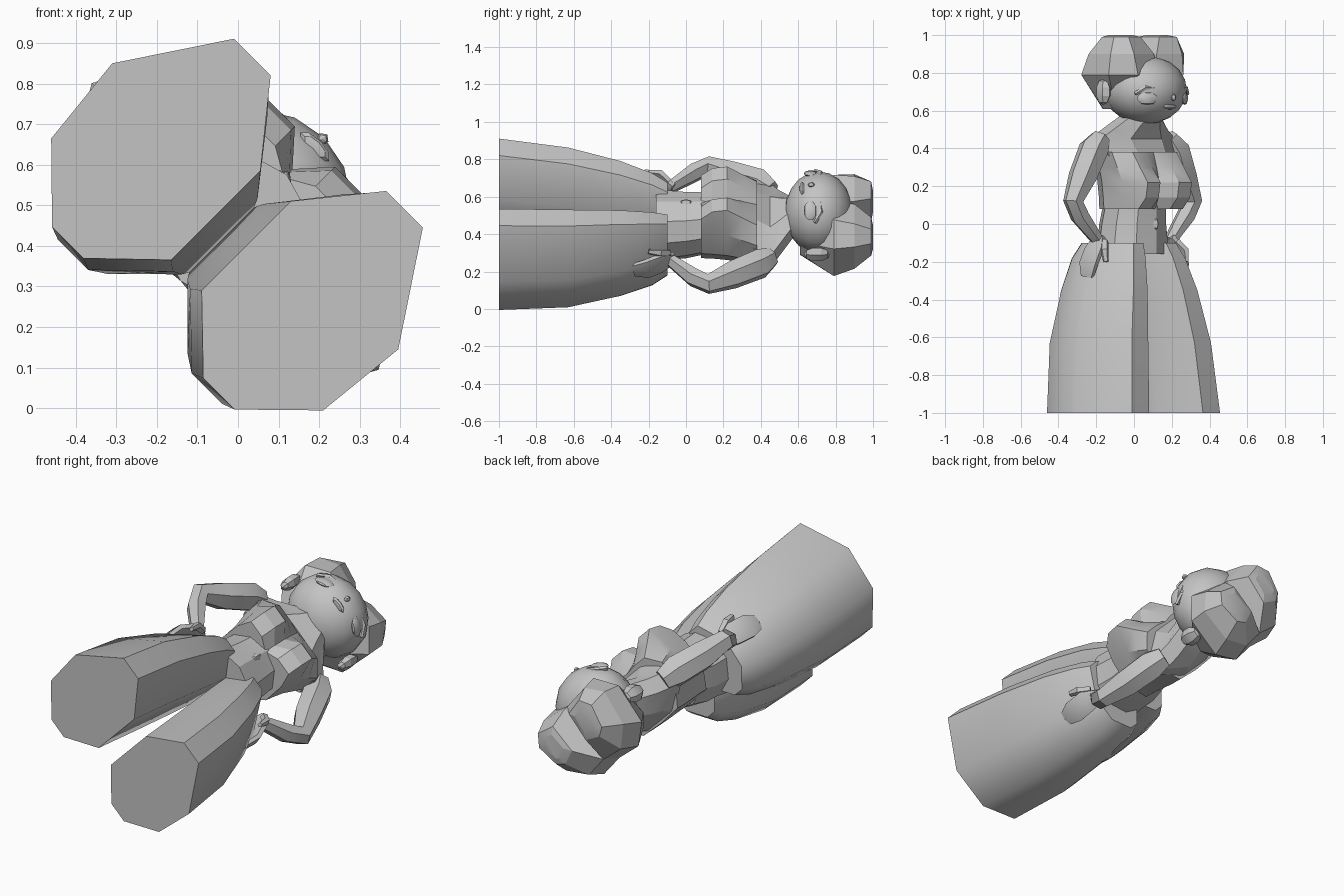
import bpy, bmesh, math
from mathutils import Matrix, Vector

if "Cube" in bpy.data.objects:
    bpy.data.objects.remove(bpy.data.objects["Cube"])

S = math.sqrt(0.5)
# Body frame (side, forward, up) -> reclining pose, turned 45 degrees about the long axis
POSE = Matrix(((S, S, 0, 0), (0, 0, 1, 0), (-S, S, 0, 0.455), (0, 0, 0, 1)))

grey = bpy.data.materials.new("plain_grey")
grey.diffuse_color = (0.55, 0.55, 0.55, 1)
grey.use_nodes = True
grey.node_tree.nodes["Principled BSDF"].inputs["Base Color"].default_value = grey.diffuse_color

# Chamfered outline of the trouser legs, as fractions of its bounds
OUTLINE = [(.62, 1), (.333, 1), (0, .715), (0, .233), (.35, 0), (.595, 0), (.945, .237), (1, .605)]


def outline(w, i, o, b, f):
    return [Vector((i + (o - i) * p, b + (f - b) * q, w)) for p, q in OUTLINE]


def oval(w, hu, b, f, n=10):
    return [Vector((hu * math.cos(t), (b + f) / 2 + (f - b) / 2 * math.sin(t), w))
            for t in (2 * math.pi * (k + .5) / n for k in range(n))]


def chest(w, hu, back, side_f, peak, valley, inner=.07, outer=.165):
    # Half section from spine to breastbone, then mirrored
    half = [(0, back), (hu * .6, back * .95), (hu, -.03), (hu * .98, side_f),
            (outer, peak), (inner, peak), (0, valley)]
    pts = half + [(-u, v) for u, v in half[-2:0:-1]]
    return [Vector((u, v, w)) for u, v in pts]


def finish(name, bm, mirror=False, angle=30):
    if mirror:
        geo = bmesh.ops.duplicate(bm, geom=bm.verts[:] + bm.edges[:] + bm.faces[:])["geom"]
        for v in geo:
            if isinstance(v, bmesh.types.BMVert):
                v.co.x *= -1
    bm.transform(POSE)
    bmesh.ops.recalc_face_normals(bm, faces=bm.faces[:])
    me = bpy.data.meshes.new(name)
    bm.to_mesh(me)
    bm.free()
    me.materials.append(grey)
    ob = bpy.data.objects.new(name, me)
    bpy.context.collection.objects.link(ob)
    bpy.ops.object.select_all(action='DESELECT')
    ob.select_set(True)
    bpy.context.view_layer.objects.active = ob
    bpy.ops.object.shade_smooth_by_angle(angle=math.radians(angle))
    return ob


def loft(name, rings, mirror=False, angle=30):
    bm = bmesh.new()
    rows = [[bm.verts.new(p) for p in r] for r in rings]
    n = len(rows[0])
    for a, b in zip(rows, rows[1:]):
        for k in range(n):
            bm.faces.new((a[k], a[(k + 1) % n], b[(k + 1) % n], b[k]))
    bm.faces.new(rows[0])
    bm.faces.new(rows[-1])
    return finish(name, bm, mirror, angle)


def limb(name, path, n=6, angle=30):
    # path entries: side, forward, up, radius across, radius front to back
    rings = []
    pts = [Vector(p[:3]) for p in path]
    for k, p in enumerate(path):
        d = (pts[min(k + 1, len(pts) - 1)] - pts[max(k - 1, 0)]).normalized()
        across = d.cross(Vector((0, 1, 0))).normalized()
        fore = across.cross(d)
        rings.append([pts[k] + across * p[3] * math.cos(t) + fore * p[4] * math.sin(t)
                      for t in (2 * math.pi * j / n for j in range(n))])
    return loft(name, rings, True, angle)


def ball(name, c, r, seg=8, rows=6, mirror=False, angle=30, turn=0):
    bm = bmesh.new()
    bmesh.ops.create_uvsphere(bm, u_segments=seg, v_segments=rows, radius=1)
    bm.transform(Matrix.Translation(c) @ Matrix.Rotation(turn, 4, 'Z') @ Matrix.Diagonal((*r, 1)))
    return finish(name, bm, mirror, angle)


# Wide flared trousers
loft("trouser_legs", [outline(*r) for r in (
    (-1, .053, .4985, -.33, .315), (-.63, .03, .46, -.342, .28),
    (-.35, .01, .38, -.315, .235), (-.18, 0, .31, -.28, .19),
    (-.1, 0, .255, -.24, .155))], True, 48)

# Bare waist and cropped top with an angular bust
loft("waist", [oval(*r) for r in ((-.16, .21, -.2, .17), (-.1, .2, -.19, .17),
                                  (0, .185, -.185, .165), (.1, .175, -.16, .17))])
loft("top", [chest(*r) for r in (
    (.08, .195, -.15, .11, .20, .16), (.14, .2, -.15, .12, .255, .18),
    (.22, .21, -.155, .12, .268, .19), (.3, .23, -.16, .10, .21, .17),
    (.38, .25, -.16, .08, .155, .145))], angle=20)
loft("shoulders", [oval(*r, 8) for r in (
    (.36, .265, -.165, .155), (.45, .3, -.13, .1), (.50, .22, -.11, .12), (.57, .12, -.07, .16))],
     angle=20)
ball("navel_stud", (0, .165, 0), (.02, .015, .03), 4, 4)

# Arms with hands resting on the hips
limb("arms", [(.25, 0, .46, .05, .06), (.30, 0, .40, .08, .085), (.375, -.01, .25, .075, .08),
              (.445, -.01, .12, .055, .055), (.395, -.01, .04, .05, .055), (.27, 0, -.09, .03, .04)])
limb("hands", [(.26, 0, -.07, .025, .04), (.305, .01, -.13, .025, .07),
               (.34, .0, -.21, .022, .07), (.34, -.01, -.28, .018, .045)])
limb("thumbs", [(.27, .05, -.09, .02, .02), (.30, .08, -.14, .02, .025),
                (.30, .09, -.2, .012, .015)], 5)

# Head and face
ball("head", (0, .085, .71), (.225, .215, .182), 16, 10, angle=40)
ball("ears", (.25, .02, .70), (.035, .05, .07), 6, 5, True, 20)
ball("nose", (0, .295, .67), (.016, .016, .018), 5, 4)
ball("lips", (0, .268, .62), (.05, .02, .014), 8, 4)
ball("eyes", (.14, .24, .665), (.055, .014, .035), 8, 5, True, turn=-.6)
limb("eyelids", [(.075, .268, .68, .010, .012), (.10, .26, .715, .012, .012),
                 (.15, .237, .722, .012, .012), (.195, .203, .69, .010, .012)], 5)

# Hair swept up into two faceted lobes that part at the top
HAIR = [
    (.61, [(0, 0), (0, -.13), (.1, -.135), (.15, -.08), (.14, 0), (.05, 0)]),
    (.79, [(0, .17), (0, -.2), (.15, -.215), (.265, -.13), (.28, .09), (.17, .2)]),
    (.90, [(.01, .16), (0, -.165), (.14, -.18), (.25, -.09), (.275, .1), (.18, .18)]),
    (.99, [(.07, .12), (.06, -.04), (.15, -.07), (.2, -.04), (.23, .08), (.18, .14)]),
    (1.0, [(.10, .09), (.09, 0), (.14, -.03), (.17, -.02), (.19, .05), (.15, .1)]),
]
loft("hair_lobes", [[Vector((u, v, w)) for u, v in ring] for w, ring in HAIR], True, 15)
